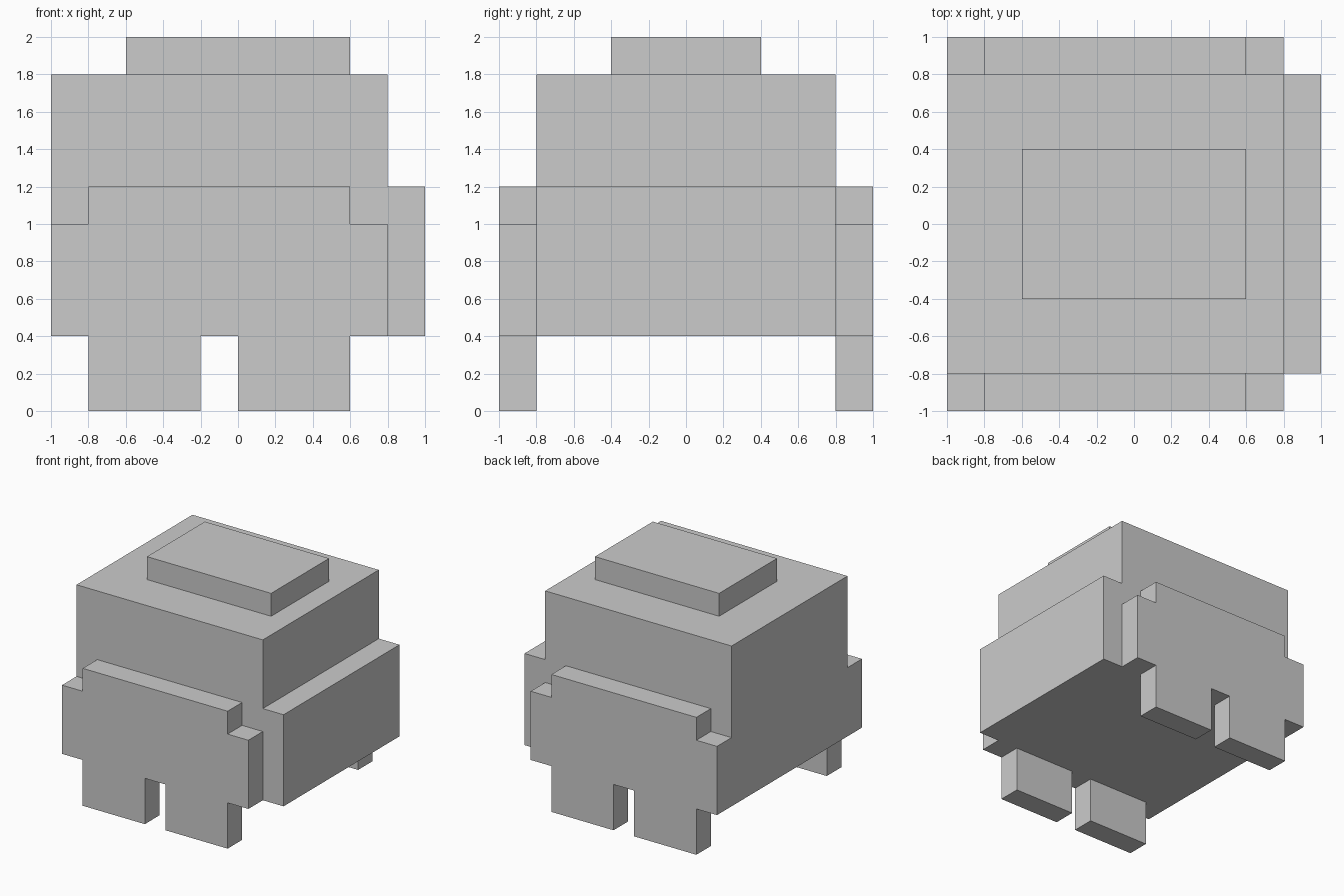
import bpy
import bmesh

if "Cube" in bpy.data.objects:
    bpy.data.objects.remove(bpy.data.objects["Cube"])


def prism(name, profile, y0, y1):
    """Extrude an x-z outline from y0 to y1."""
    bm = bmesh.new()
    face = bm.faces.new([bm.verts.new((x, y0, z)) for x, z in profile])
    ext = bmesh.ops.extrude_face_region(bm, geom=[face])
    moved = [g for g in ext["geom"] if isinstance(g, bmesh.types.BMVert)]
    bmesh.ops.translate(bm, verts=moved, vec=(0, y1 - y0, 0))
    bmesh.ops.recalc_face_normals(bm, faces=bm.faces)
    mesh = bpy.data.meshes.new(name)
    bm.to_mesh(mesh)
    bm.free()
    obj = bpy.data.objects.new(name, mesh)
    bpy.context.collection.objects.link(obj)
    return obj


def box(name, x, y, z):
    return prism(name, [(x[0], z[0]), (x[1], z[0]), (x[1], z[1]), (x[0], z[1])], *y)


# Body, end block and raised top panel
box("body", (-1, 0.8), (-0.8, 0.8), (0.4, 1.8))
box("end_block", (0.8, 1), (-0.8, 0.8), (0.4, 1.2))
box("top_panel", (-0.6, 0.6), (-0.4, 0.4), (1.8, 2))

# Stepped side plates with two feet each, mirrored front to back
plate = [(-0.8, 0), (-0.2, 0), (-0.2, 0.4), (0, 0.4), (0, 0), (0.6, 0),
         (0.6, 0.4), (0.8, 0.4), (0.8, 1), (0.6, 1), (0.6, 1.2),
         (-0.8, 1.2), (-0.8, 1), (-1, 1), (-1, 0.4), (-0.8, 0.4)]
side_plates = prism("side_plates", plate, -1, -0.8)
mirror = side_plates.modifiers.new("mirror", 'MIRROR')
mirror.use_axis = (False, True, False)
